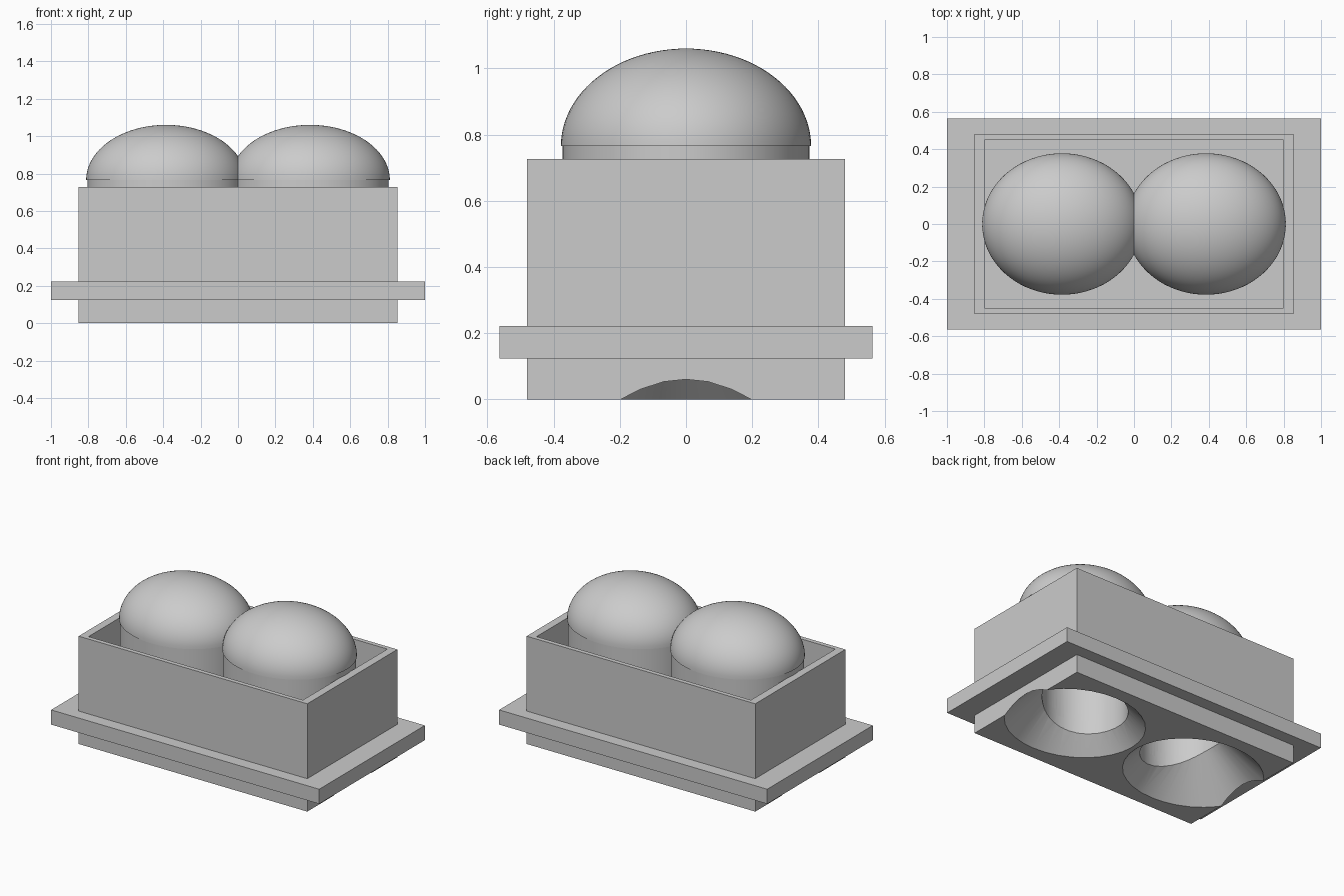
import bpy, bmesh, math
from mathutils import Matrix, Vector

cube = bpy.data.objects.get("Cube")
if cube:
    bpy.data.objects.remove(cube, do_unlink=True)

grey = bpy.data.materials.new("plain_grey")
grey.use_nodes = True
COLOUR = (0.6, 0.6, 0.6, 1)
grey.diffuse_color = COLOUR
grey.node_tree.nodes["Principled BSDF"].inputs["Base Color"].default_value = COLOUR


def finish(name, bm):
    bmesh.ops.recalc_face_normals(bm, faces=bm.faces)
    mesh = bpy.data.meshes.new(name)
    bm.to_mesh(mesh)
    bm.free()
    mesh.materials.append(grey)
    obj = bpy.data.objects.new(name, mesh)
    bpy.context.collection.objects.link(obj)
    return obj


def box(name, half_x, half_y, z0, z1):
    bm = bmesh.new()
    bmesh.ops.create_cube(bm, size=1)
    bmesh.ops.scale(bm, vec=(2 * half_x, 2 * half_y, z1 - z0), verts=bm.verts)
    bmesh.ops.translate(bm, vec=(0, 0, (z0 + z1) / 2), verts=bm.verts)
    return finish(name, bm)


def cone(name, x, rx, ry, z0, z1, top, sides):
    bm = bmesh.new()
    bmesh.ops.create_cone(bm, cap_ends=True, segments=sides, radius1=1,
                          radius2=top, depth=z1 - z0)
    bmesh.ops.scale(bm, vec=(rx, ry, 1), verts=bm.verts)
    bmesh.ops.translate(bm, vec=(x, 0, (z0 + z1) / 2), verts=bm.verts)
    return finish(name, bm)


def domed_pod(name, x):
    # Straight oval tube with a slightly wider half-ellipsoid cap
    profile = [(0, 0.2), (0.985, 0.2), (0.985, 0.765)]
    for i in range(25):
        a = math.pi / 2 * i / 24
        profile.append((math.cos(a), 0.765 + 0.295 * math.sin(a)))
    bm = bmesh.new()
    verts = [bm.verts.new((r, 0, z)) for r, z in profile]
    edges = [bm.edges.new(pair) for pair in zip(verts, verts[1:])]
    bmesh.ops.spin(bm, geom=verts + edges, cent=(0, 0, 0), axis=(0, 0, 1),
                   angle=2 * math.pi, steps=80)
    bmesh.ops.remove_doubles(bm, verts=bm.verts, dist=0.0005)
    bmesh.ops.scale(bm, vec=(0.427, 0.378, 1), verts=bm.verts)
    bmesh.ops.translate(bm, vec=(x, 0, 0), verts=bm.verts)
    return finish(name, bm)


def cut(obj, cutters):
    bpy.context.view_layer.objects.active = obj
    for cutter in cutters:
        mod = obj.modifiers.new("cut", 'BOOLEAN')
        mod.operation = 'DIFFERENCE'
        mod.solver = 'EXACT'
        mod.object = cutter
        bpy.ops.object.modifier_apply(modifier=mod.name)


# Tray-shaped housing, flange round it and the two pods
housing = box("housing", 0.853, 0.48, 0, 0.727)
flange = box("flange", 1, 0.563, 0.123, 0.222)
pods = [domed_pod("left_pod", 0.385), domed_pod("right_pod", -0.385)]

# Cutters: tray cavity, flange opening, flared recesses and round bores
cavity = box("cavity_cutter", 0.80, 0.45, 0.24, 0.9)
opening = box("opening_cutter", 0.84, 0.47, 0, 0.4)
recesses = []
for side in (1, -1):
    recesses.append(cone("recess_cutter", side * 0.466, 0.495, 0.429, -0.042, 0.42, 0.02, 32))
    recesses.append(cone("bore_cutter", side * 0.385, 0.26, 0.26, -0.02, 0.7, 1, 64))

cut(housing, [cavity] + recesses)
cut(flange, [opening])
for pod, pair in zip(pods, (recesses[:2], recesses[2:])):
    cut(pod, pair)

for helper in [cavity, opening] + recesses:
    bpy.data.objects.remove(helper, do_unlink=True)

# Smooth the round surfaces, keep the corners crisp
bpy.ops.object.select_all(action='DESELECT')
for obj in [housing, flange] + pods:
    obj.select_set(True)
bpy.context.view_layer.objects.active = housing
bpy.ops.object.shade_smooth_by_angle(angle=math.radians(30))
